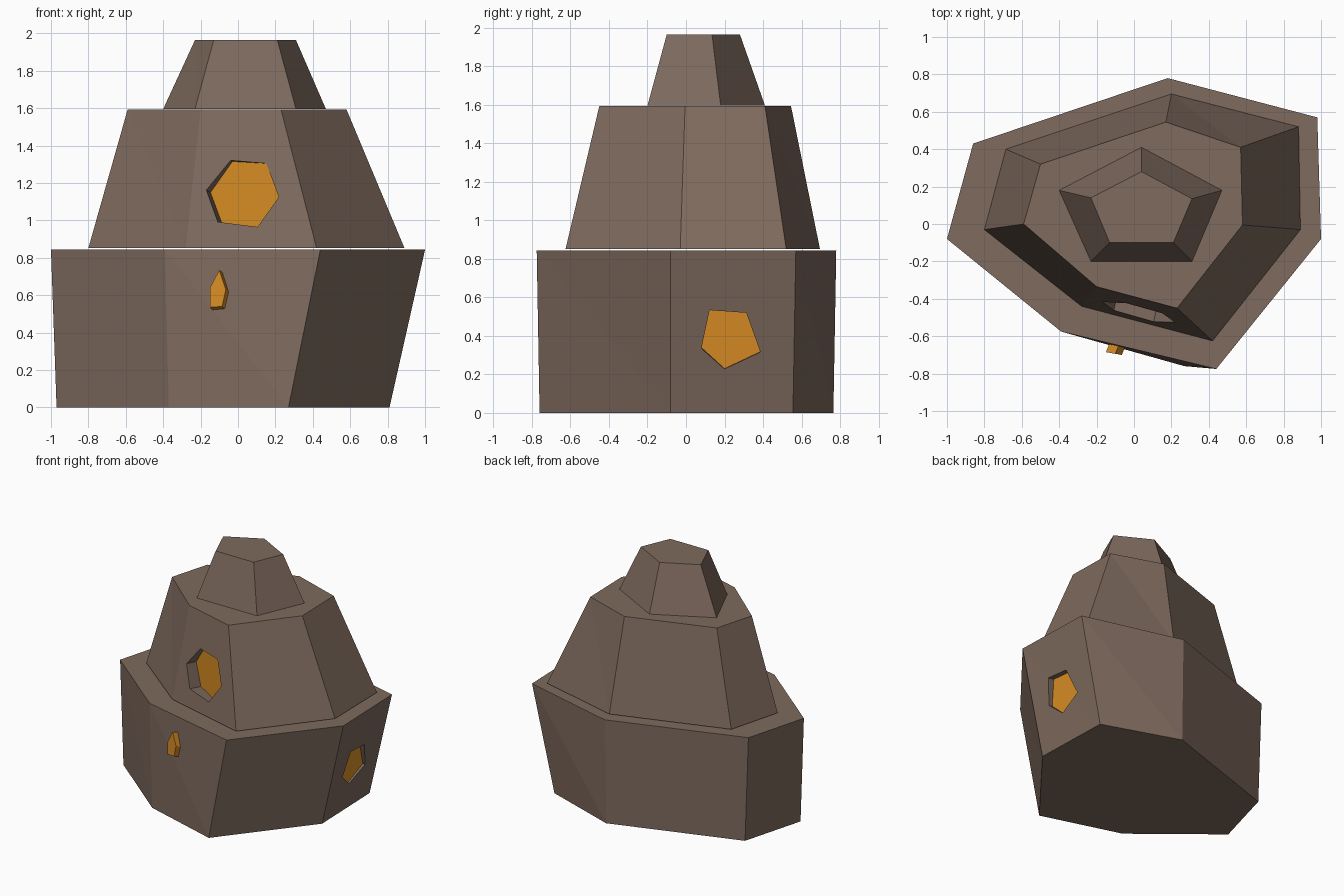
import bpy
import bmesh
from mathutils import Vector

cube = bpy.data.objects.get("Cube")
if cube:
    bpy.data.objects.remove(cube, do_unlink=True)


def make_material(name, rgb):
    mat = bpy.data.materials.new(name)
    mat.use_nodes = True
    colour = (*rgb, 1.0)
    mat.diffuse_color = colour
    mat.node_tree.nodes["Principled BSDF"].inputs["Base Color"].default_value = colour
    return mat


MATERIALS = [make_material("brown_stone", (0.21, 0.145, 0.112)),
             make_material("amber_glow", (0.7, 0.27, 0.018))]
STONE, AMBER = 0, 1


def loft(name, lower, upper, colours):
    """Closed solid between two matching outlines; colours = (start cap, end cap, sides)."""
    bm = bmesh.new()
    lo = [bm.verts.new(p) for p in lower]
    up = [bm.verts.new(p) for p in upper]
    bm.faces.new(lo[::-1]).material_index = colours[0]
    bm.faces.new(up).material_index = colours[1]
    for i in range(len(lo)):
        j = (i + 1) % len(lo)
        # each side is split from its upper left to its lower right corner
        for tri in ((lo[i], lo[j], up[i]), (lo[j], up[j], up[i])):
            bm.faces.new(tri).material_index = colours[2]
    bmesh.ops.recalc_face_normals(bm, faces=bm.faces[:])
    mesh = bpy.data.meshes.new(name)
    bm.to_mesh(mesh)
    bm.free()
    for mat in MATERIALS:
        mesh.materials.append(mat)
    obj = bpy.data.objects.new(name, mesh)
    bpy.context.collection.objects.link(obj)
    return obj


def tier(name, lower, z0, upper, z1):
    return loft(name, [(x, y, z0) for x, y in lower],
                [(x, y, z1) for x, y in upper], (STONE,) * 3)


def prism(name, outline, shift, colours):
    start = [Vector(p) for p in outline]
    return loft(name, start, [p + Vector(shift) for p in start], colours)


def carve(target, cutter):
    """Cut the opening; the cutter's amber cap becomes the glowing pane."""
    cutter.hide_render = True
    mod = target.modifiers.new("opening", 'BOOLEAN')
    mod.operation = 'DIFFERENCE'
    mod.solver = 'EXACT'
    mod.object = cutter
    bpy.context.view_layer.objects.active = target
    bpy.ops.object.modifier_apply(modifier=mod.name)
    bpy.data.objects.remove(cutter, do_unlink=True)


# Three stacked irregular tiers, outlines counter-clockwise from the left edge
base = tier("base_tier",
            [(-.97, -.08), (-.37, -.57), (.27, -.76), (.81, -.08),
             (.79, .555), (.18, .765), (-.83, .43)], 0,
            [(-1, -.08), (-.39, -.575), (.44, -.775), (1, -.08),
             (.98, .57), (.18, .78), (-.86, .43)], .843)
middle = tier("middle_tier",
              [(-.8, -.03), (-.28, -.44), (.42, -.625), (.89, -.03),
               (.88, .52), (.2, .695), (-.685, .4)], .852,
              [(-.59, 0), (-.2, -.335), (.23, -.45), (.58, -.005),
               (.57, .41), (.17, .545), (-.5, .32)], 1.593)
tier("top_tier",
     [(-.23, -.2), (.31, -.2), (.47, .18), (.04, .41), (-.4, .18)], 1.595,
     [(-.13, -.1), (.21, -.1), (.31, .135), (.04, .28), (-.23, .14)], 1.964)

# Six-sided front opening, its pane turned away from the wall plane
hexagon = [(-.03, 1.315), (.152, 1.304), (.222, 1.122),
           (.12, .956), (-.083, .977), (-.147, 1.149)]
carve(middle, prism("front_opening_cutter",
                    [(x, -.418 - .5 * (x - .04), z) for x, z in hexagon],
                    (-.06, -.25, .035), (AMBER, STONE, STONE)))

# Five-sided side opening
pentagon = [(.122, .541), (.313, .526), (.386, .318), (.2, .23), (.08, .339)]
carve(base, prism("side_opening_cutter",
                  [(.855 + .1 * (z - .39), y, z) for y, z in pentagon],
                  (.25, 0, -.035), (AMBER, STONE, STONE)))

# Small amber lamp standing proud of the front wall
lamp = [(-.1, .735), (-.065, .63), (-.085, .54), (-.15, .535), (-.15, .64)]
prism("front_lamp", [(x, -.685 - .18 * (x + .15), z) for x, z in lamp],
      (.04, .1, -.035), (AMBER,) * 3)
